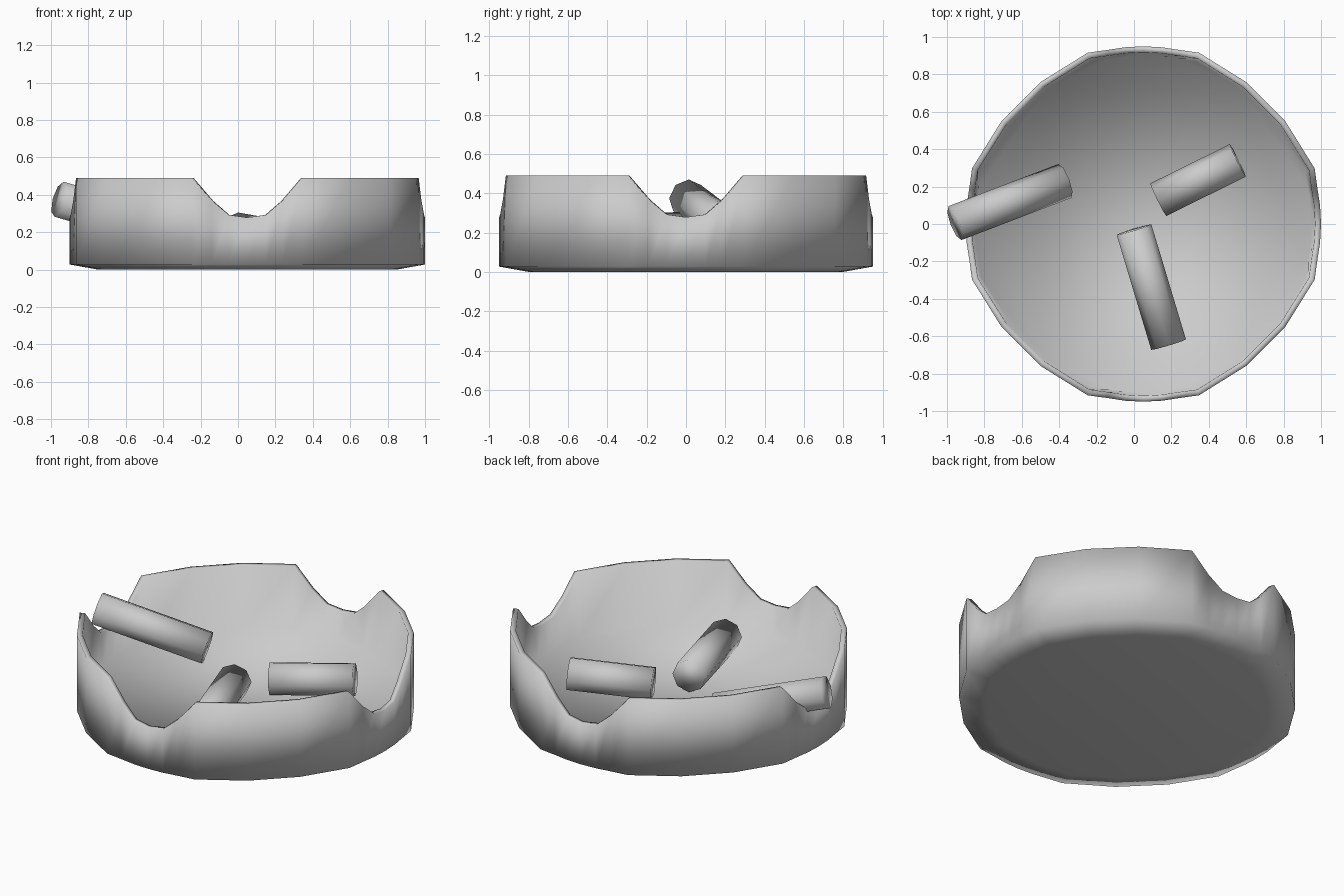
import bpy, bmesh, math
from mathutils import Vector

if "Cube" in bpy.data.objects:
    bpy.data.objects.remove(bpy.data.objects["Cube"])


def add_object(name, bm):
    bmesh.ops.recalc_face_normals(bm, faces=bm.faces)
    for f in bm.faces:
        f.smooth = True
    mesh = bpy.data.meshes.new(name)
    bm.to_mesh(mesh)
    bm.free()
    obj = bpy.data.objects.new(name, mesh)
    bpy.context.collection.objects.link(obj)
    return obj


# Round tray: 20-sided ring with finer steps at the four rim notches
CENTRE_X, RIM = 0.05, 0.49
notch = {0: 0.278, 6: 0.292, 12: 0.368, 18: RIM}
bulge = {18: 0.013, 36: -0.013}
angles = [q + a for q in (0, 90, 180, 270) for a in (0, 6, 11.5, 18, 36, 54, 72, 78.5, 84)]


def tray():
    bm = bmesh.new()

    def ring(radius, z=None):
        verts = []
        for a in angles:
            off = math.ceil(min(a % 90, 90 - a % 90))
            r = radius + bulge.get(off, 0)
            h = notch.get(off, RIM) if z is None else z
            t = math.radians(a)
            verts.append(bm.verts.new((CENTRE_X + r * math.cos(t), r * math.sin(t), h)))
        return verts

    # underside, outer wall, rim, inner wall, floor
    rings = [ring(0.80, 0.0), ring(0.95, 0.027), ring(0.95), ring(0.918), ring(0.90, 0.11)]
    n = len(angles)
    for low, high in zip(rings, rings[1:]):
        for i in range(n):
            j = (i + 1) % n
            bm.faces.new((low[i], low[j], high[j], high[i]))
    bm.faces.new(rings[0][::-1])
    bm.faces.new(rings[-1])
    return add_object("tray", bm)


# Stubs: octagonal rods between two end points
def stub(name, start, end, radius=0.097):
    a, b = Vector(start), Vector(end)
    bm = bmesh.new()
    bmesh.ops.create_cone(bm, cap_ends=True, segments=8, radius1=radius, radius2=radius,
                          depth=(b - a).length)
    obj = add_object(name, bm)
    obj.location = (a + b) / 2
    obj.rotation_mode = 'QUATERNION'
    obj.rotation_quaternion = (b - a).to_track_quat('Z', 'Y')
    return obj


tray()
stub("resting_stub", (-0.957, 0.005, 0.376), (-0.37, 0.23, 0.205))
stub("front_stub", (0.0, -0.03, 0.208), (0.185, -0.645, 0.175))
stub("right_stub", (0.13, 0.13, 0.188), (0.555, 0.34, 0.215))
